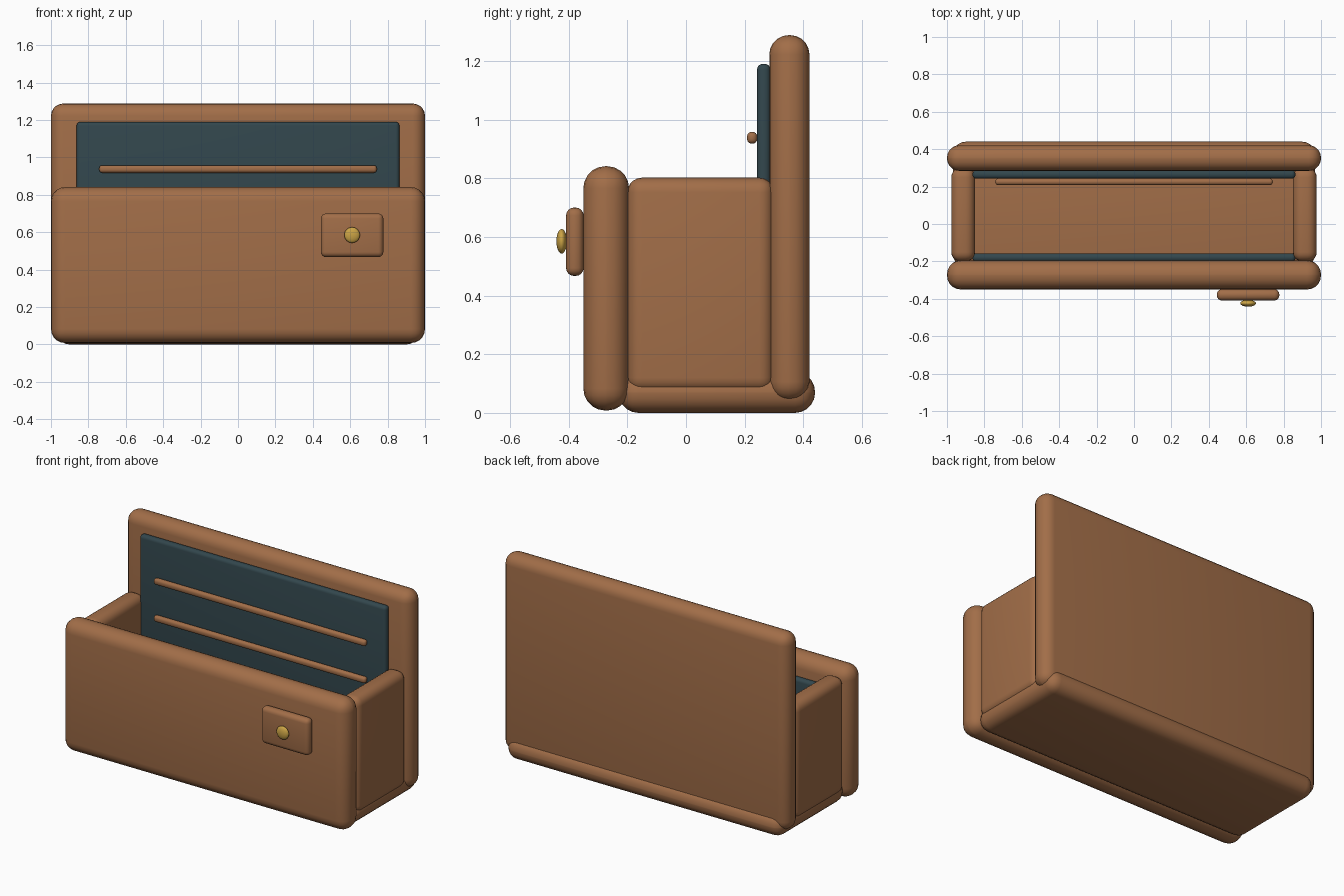
import bpy
import math

if "Cube" in bpy.data.objects:
    bpy.data.objects.remove(bpy.data.objects["Cube"])


def material(name, rgb):
    m = bpy.data.materials.new(name)
    m.diffuse_color = (*rgb, 1.0)
    m.use_nodes = True
    m.node_tree.nodes["Principled BSDF"].inputs["Base Color"].default_value = m.diffuse_color
    return m


leather = material("brown leather", (0.36, 0.155, 0.065))
lining = material("dark teal lining", (0.032, 0.062, 0.074))
brass = material("brass", (0.60, 0.37, 0.06))


def finish(ob, name, mat):
    ob.name = name
    ob.data.materials.append(mat)
    bpy.ops.object.shade_smooth_by_angle(angle=math.radians(35))
    return ob


def rounded_box(name, xs, ys, zs, radius, mat, segments=5):
    """Box between the given limits with rounded edges."""
    limits = (xs, ys, zs)
    bpy.ops.mesh.primitive_cube_add(size=1, location=[(a + b) / 2 for a, b in limits])
    ob = bpy.context.object
    ob.scale = [b - a for a, b in limits]
    bpy.ops.object.transform_apply(location=False, rotation=False, scale=True)
    bevel = ob.modifiers.new("rounding", "BEVEL")
    bevel.width = radius
    bevel.segments = segments
    bpy.ops.object.modifier_apply(modifier=bevel.name)
    return finish(ob, name, mat)


# Main body panels
rounded_box("base", (-0.968, 0.968), (-0.23, 0.44), (0, 0.14), 0.068, leather)
rounded_box("front_panel", (-1, 1), (-0.35, -0.194), (0.008, 0.841), 0.075, leather)
rounded_box("back_panel", (-1, 1), (0.284, 0.421), (0.04, 1.288), 0.066, leather)
for side, sign in (("left", -1), ("right", 1)):
    xs = sorted((sign * 0.85, sign * 0.977))
    rounded_box(side + "_side", xs, (-0.2, 0.30), (0.07, 0.802), 0.05, leather)

# Inner lining plates
rounded_box("back_lining", (-0.863, 0.863), (0.242, 0.288), (0.2, 1.19), 0.02, lining, 4)
rounded_box("front_lining", (-0.863, 0.863), (-0.202, -0.157), (0.16, 0.72), 0.02, lining, 4)

# Raised strips across the back lining
for i, z in enumerate((0.938, 0.703)):
    rounded_box(f"pocket_strip_{i + 1}", (-0.742, 0.742), (0.208, 0.243),
                (z - 0.02, z + 0.02), 0.016, leather, 4)

# Clasp tab with its stud
rounded_box("clasp_tab", (0.443, 0.777), (-0.409, -0.349), (0.467, 0.70), 0.027, leather, 4)
bpy.ops.mesh.primitive_uv_sphere_add(segments=24, ring_count=12, radius=1, location=(0.61, -0.424, 0.585))
stud = bpy.context.object
stud.scale = (0.042, 0.018, 0.042)
bpy.ops.object.transform_apply(location=False, rotation=False, scale=True)
finish(stud, "clasp_stud", brass)
